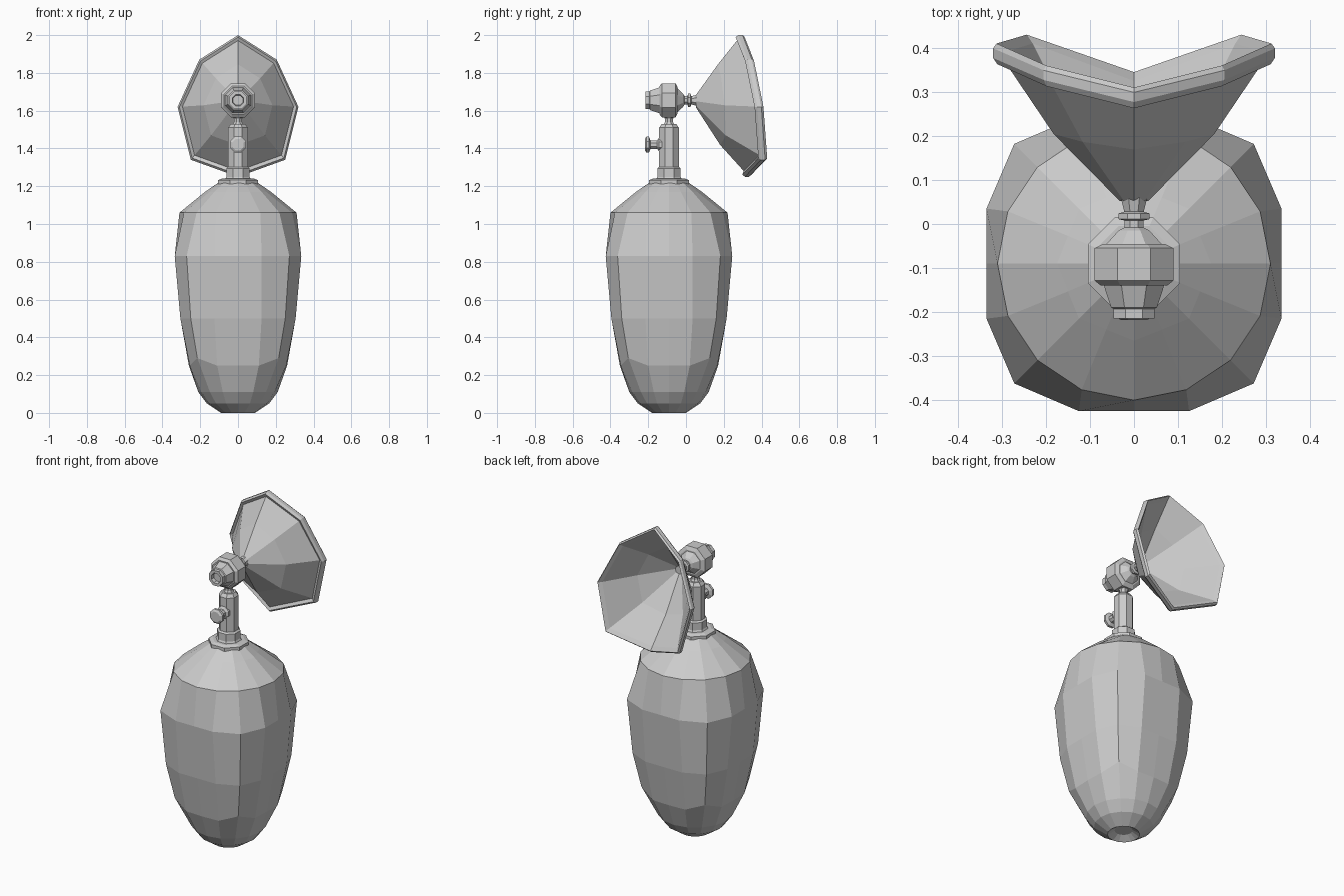
import bpy
import bmesh
from math import pi, cos, sin
from mathutils import Vector, Matrix

if "Cube" in bpy.data.objects:
    bpy.data.objects.remove(bpy.data.objects["Cube"], do_unlink=True)

grey = bpy.data.materials.new("plain_grey")
grey.use_nodes = True
grey.diffuse_color = (0.6, 0.6, 0.6, 1)
grey.node_tree.nodes["Principled BSDF"].inputs["Base Color"].default_value = (0.6, 0.6, 0.6, 1)

AXIS_Y = -0.09  # shared vertical axis of bag and valve


def loft(name, rings, cap_start=True, cap_end=True):
    """Skin a list of equal-length point rings."""
    bm = bmesh.new()
    loops = [[bm.verts.new(p) for p in ring] for ring in rings]
    n = len(loops[0])
    for a, b in zip(loops, loops[1:]):
        for i in range(n):
            j = (i + 1) % n
            bm.faces.new((a[i], a[j], b[j], b[i]))
    if cap_start:
        bm.faces.new(loops[0])
    if cap_end:
        bm.faces.new(loops[-1])
    bmesh.ops.recalc_face_normals(bm, faces=bm.faces)
    mesh = bpy.data.meshes.new(name)
    bm.to_mesh(mesh)
    bm.free()
    mesh.materials.append(grey)
    obj = bpy.data.objects.new(name, mesh)
    bpy.context.collection.objects.link(obj)
    return obj


def turned(name, profile, origin, along_y=False, sides=8):
    """Turn (apothem, height) pairs around z, or around y."""
    turn = Matrix.Rotation(-pi / 2, 3, 'X') if along_y else Matrix.Identity(3)
    rings = []
    for r, h in profile:
        r /= cos(pi / sides)
        angles = [(i + 0.5) * 2 * pi / sides for i in range(sides)]
        rings.append([turn @ Vector((r * cos(a), r * sin(a), h)) + Vector(origin)
                      for a in angles])
    return loft(name, rings)


def bag_ring(z, mid, side, across, corner, lift=0):
    """Sixteen points: middle, quarter and corner points on four sides."""
    quarter = [(mid, 0, 0), (side, across, 0), (corner, corner, lift), (across, side, 0)]
    ring = []
    for k in range(4):
        turn = Matrix.Rotation(k * pi / 2, 3, 'Z')
        ring += [turn @ Vector((x, y, z + dz)) + Vector((0, AXIS_Y, 0))
                 for x, y, dz in quarter]
    return ring


def round_ring(z, r):
    return bag_ring(z, r, r * 0.924, r * 0.383, r * 0.707)


# Squeeze bag: round at both ends, squarish in the middle
loft("squeeze_bag", [
    round_ring(0.025, 0.05),
    round_ring(0.0, 0.09),
    round_ring(0.05, 0.165),
    round_ring(0.11, 0.21),
    bag_ring(0.25, 0.26, 0.255, 0.11, 0.215, 0.04),
    bag_ring(0.50, 0.305, 0.305, 0.125, 0.25),
    bag_ring(0.83, 0.335, 0.335, 0.125, 0.272),
    round_ring(1.06, 0.31),
    bag_ring(1.17, 0.175, 0.15, 0.063, 0.125),
    round_ring(1.225, 0.095),
])

# Upright neck between bag and valve
turned("bag_collar", [(0.09, 1.20), (0.105, 1.212), (0.105, 1.232), (0.085, 1.24)], (0, AXIS_Y, 0))
turned("neck_base", [(0.07, 1.235), (0.062, 1.25), (0.062, 1.295), (0.052, 1.303)], (0, AXIS_Y, 0))
turned("neck", [(0.052, 1.30), (0.052, 1.51), (0.038, 1.53)], (0, AXIS_Y, 0))
turned("neck_pin", [(0.03, 1.525), (0.021, 1.54), (0.021, 1.555), (0.03, 1.575)], (0, AXIS_Y, 0))

# Knob on the front of the neck
turned("side_port", [(0.036, 0.09), (0.036, 0.075), (0.022, 0.065), (0.022, 0.03),
                     (0.042, 0.022), (0.042, 0.008), (0.03, 0.0)], (0, -0.218, 1.42), True)

# Valve lying along y
VALVE = (0, 0, 1.655)
turned("valve_body", [(0.075, -0.14), (0.09, -0.128), (0.09, -0.055), (0.07, -0.045)], VALVE, True)
turned("exhaust_port", [(0.07, -0.135), (0.052, -0.19), (0.046, -0.193), (0.046, -0.215),
                        (0.03, -0.215), (0.026, -0.195)], VALVE, True)
turned("valve_outlet", [(0.065, -0.048), (0.035, -0.015), (0.022, -0.008), (0.022, 0.008),
                        (0.035, 0.011), (0.035, 0.024), (0.022, 0.028), (0.03, 0.06)], VALVE, True)

# Face mask: rim outline from top to bottom, mirrored to the other side
right = [(0, 0.305, 2.0), (0.205, 0.355, 1.87), (0.32, 0.405, 1.62),
         (0.25, 0.425, 1.34), (0, 0.34, 1.25)]
rim = right + [(-x, y, z) for x, y, z in right[-2:0:-1]]
CENTRE_Z = 1.64


def rim_ring(scale, dy):
    return [(x * scale, y + dy, CENTRE_Z + (z - CENTRE_Z) * scale) for x, y, z in rim]


def mid_ring(scale, dy):
    return [(x * scale, 0.185 + (y - 0.35) * 0.35 + dy, CENTRE_Z + (z - CENTRE_Z) * scale)
            for x, y, z in rim]


def apex_ring(r, y):
    return [(r * sin(k * pi / 4), y, 1.65 + r * cos(k * pi / 4)) for k in range(8)]


loft("face_mask", [
    apex_ring(0.032, 0.052),
    mid_ring(0.57, 0),
    rim_ring(0.92, -0.035),
    rim_ring(0.97, -0.042),
    rim_ring(1.0, -0.028),
    rim_ring(1.0, -0.006),
    rim_ring(0.975, 0.005),
    rim_ring(0.92, -0.015),
    mid_ring(0.55, 0.015),
    apex_ring(0.025, 0.068),
])
